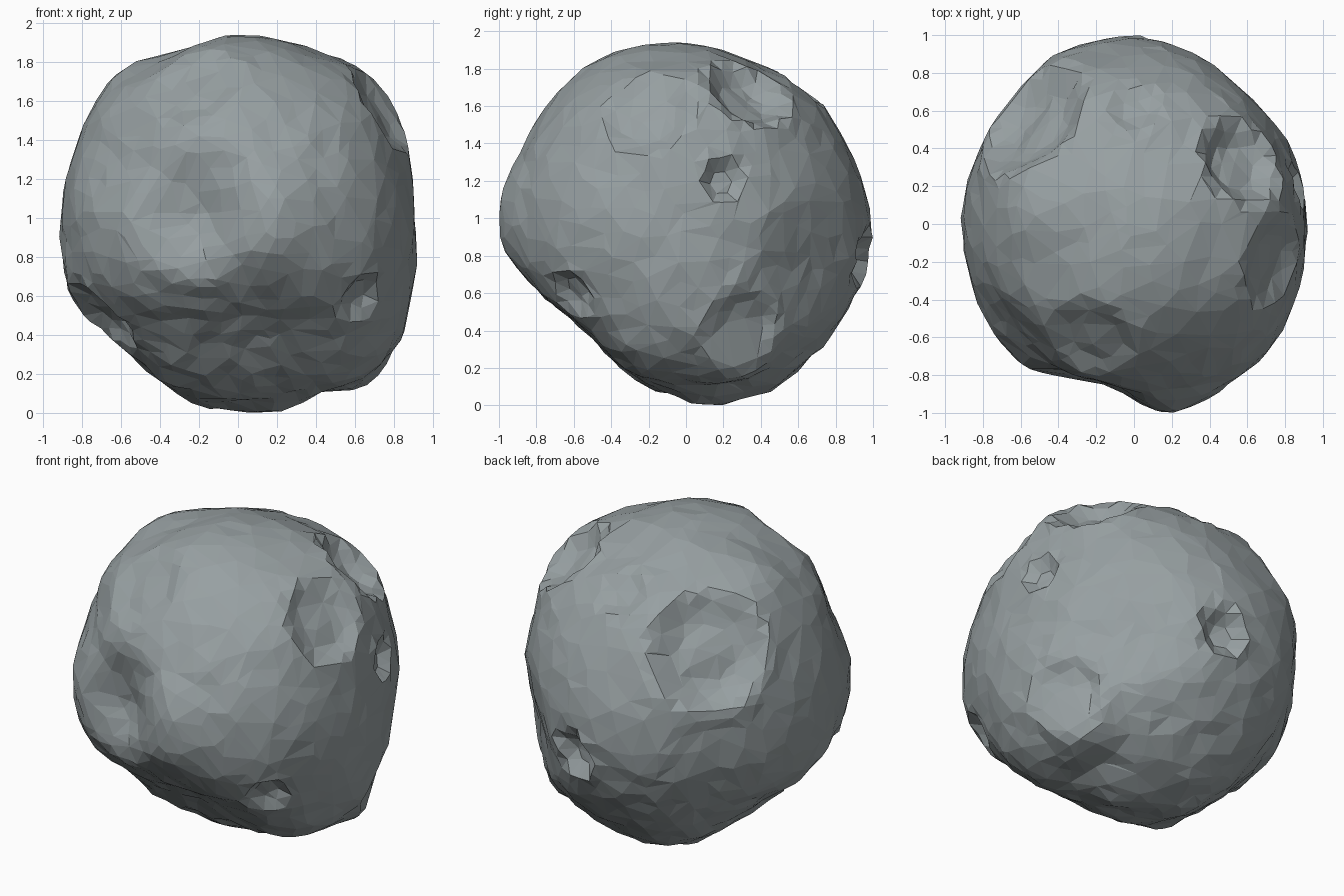
import bpy, bmesh, math
from mathutils import Vector, noise

cube = bpy.data.objects.get("Cube")
if cube:
    bpy.data.objects.remove(cube, do_unlink=True)

# Outline radii of the rock, every 22.5 degrees, in the three main planes
FRONT = [.91, .95, 1.01, .98, .97, .93, .97, .92, .91, .93, .86, .9, .9, .95, 1.03, .97]
SIDE = [.99, .96, .97, .94, .97, 1, .98, .97, 1, .87, .78, .84, .94, 1, .98, .98]
TOP = [.91, .92, .93, .95, .98, .99, .92, .91, .91, .92, .95, .93, .95, .98, .98, .94]


def spots(rows):
    return [(Vector(d).normalized(), r, h) for d, r, h in rows]


# Craters: direction, radius, depth
CRATERS = spots([
    ((-.55, .56, .49), .37, .11),    # large back basin
    ((-.22, -.60, .70), .25, .04),
    ((.55, .32, .68), .24, .11),
    ((.72, -.20, .58), .25, .07),
    ((.88, .21, .25), .13, .06),
    ((.57, -.55, -.33), .14, .06),
    ((.74, .30, -.54), .22, .05),
    ((.12, .95, -.19), .15, .09),
    ((-.76, -.25, -.51), .25, .07),
    ((0, .63, .75), .16, .04),
])

# Soft swells and hollows: direction, radius, height
SWELLS = spots([
    ((-.20, -.90, .08), .45, -.15),  # front hollow
    ((.18, -.98, .04), .40, .05),    # front nose
    ((.22, .10, -.97), .25, .05),    # foot
    ((-.25, .15, -.95), .25, .03),   # second foot
    ((.62, .28, -.74), .30, .07),    # lower ledge
    ((-.54, .10, .83), .35, .04),    # upper shoulder
    ((-.65, -.62, .38), .40, -.05),  # flat cheek
    ((.66, .72, -.22), .50, -.06),   # flat rear corner
])


def outline(table, a, b):
    """Radius of one outline, on a smooth curve through its samples."""
    t = math.atan2(b, a) / math.tau * len(table) % len(table)
    i = int(t)
    f = t - i
    p, q, r, s = (table[(i + k) % len(table)] for k in (-1, 0, 1, 2))
    bend = 2 * p - 5 * q + 4 * r - s + f * (3 * (q - r) + s - p)
    return q + f / 2 * (r - p + f * bend)


def body_radius(d):
    """Blend the outlines, each strongest near its own plane."""
    total = weight = 0
    for table, a, b, n in ((FRONT, d.x, d.z, d.y), (SIDE, d.y, d.z, d.x), (TOP, d.x, d.y, d.z)):
        w = 1 / (n * n + .02) ** 1.5
        total += w * outline(table, a, b)
        weight += w
    return total / weight


def relief(d):
    """Flat-floored bowls with a steep wall and low rim, plus soft swells."""
    offset = 0
    for c, r, depth in CRATERS:
        t = d.angle(c) / r
        if t < 1:
            offset -= depth * min(1, (1 - t ** 2.5) * 1.25)
        offset += .15 * depth * math.exp(-((t - 1.1) / .2) ** 2)
    for c, r, height in SWELLS:
        t = min(1, d.angle(c) / r)
        offset += height * (1 - t * t) ** 2
    return offset


# Rock body
bm = bmesh.new()
bmesh.ops.create_icosphere(bm, subdivisions=5, radius=1)
for v in bm.verts:
    d = v.co.normalized()
    rough = noise.noise(d * 8) * (.012 + .012 * max(0, -d.z))
    v.co = d * (body_radius(d) + relief(d) + rough)

# Stand it on the ground
floor = min(v.co.z for v in bm.verts)
bmesh.ops.translate(bm, verts=bm.verts, vec=(0, 0, -floor))

mesh = bpy.data.meshes.new("asteroid")
bm.to_mesh(mesh)
bm.free()
rock = bpy.data.objects.new("asteroid", mesh)
bpy.context.collection.objects.link(rock)

# Irregular low-poly facets
facets = rock.modifiers.new("facets", "DECIMATE")
facets.ratio = .42

# Grey stone
stone = bpy.data.materials.new("grey_stone")
stone.use_nodes = True
color = (.31, .35, .36, 1)
stone.diffuse_color = color
stone.node_tree.nodes["Principled BSDF"].inputs["Base Color"].default_value = color
mesh.materials.append(stone)
